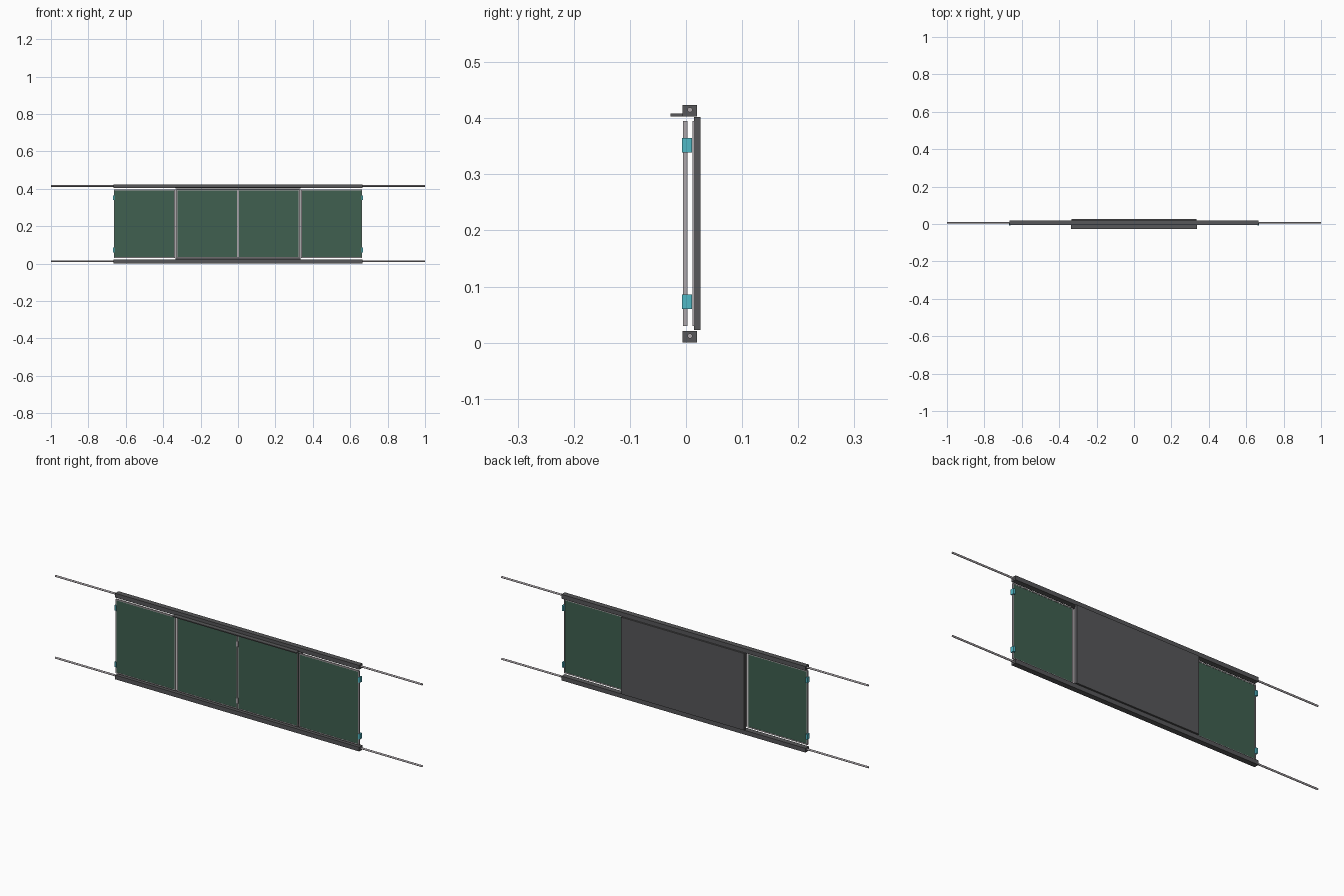
import bpy, math

if "Cube" in bpy.data.objects:
    bpy.data.objects.remove(bpy.data.objects["Cube"])


def material(name, rgb):
    m = bpy.data.materials.new(name)
    m.diffuse_color = (*rgb, 1)
    m.use_nodes = True
    m.node_tree.nodes["Principled BSDF"].inputs["Base Color"].default_value = m.diffuse_color
    return m


GREEN = material("board green", (0.05, 0.115, 0.08))
DARK = material("dark grey metal", (0.095, 0.095, 0.1))
LIGHT = material("light grey aluminium", (0.42, 0.39, 0.41))
CYAN = material("hinge cyan", (0.08, 0.48, 0.56))


def box(name, x, y, z, mat):
    """Box from (min, max) ranges along each axis."""
    bpy.ops.mesh.primitive_cube_add(
        size=1, location=[(r[0] + r[1]) / 2 for r in (x, y, z)])
    o = bpy.context.object
    o.name = name
    o.scale = [r[1] - r[0] for r in (x, y, z)]
    bpy.ops.object.transform_apply(location=False, rotation=False)
    o.data.materials.append(mat)
    return o


def frame(name, x, y, z, w, mat):
    """Four bars around a rectangle."""
    box(name + "_left", (x[0], x[0] + w), y, z, mat)
    box(name + "_right", (x[1] - w, x[1]), y, z, mat)
    inner = (x[0] + w, x[1] - w)
    box(name + "_bottom", inner, y, (z[0], z[0] + w), mat)
    box(name + "_top", inner, y, (z[1] - w, z[1]), mat)


# Guide rails with a long round rod through each
for label, z0, z1, zr in (("bottom", 0.0, 0.021, 0.012), ("top", 0.403, 0.424, 0.415)):
    box(label + "_rail", (-0.665, 0.665), (-0.006, 0.02), (z0, z1), DARK)
    bpy.ops.mesh.primitive_cylinder_add(
        vertices=16, radius=0.0045, depth=2, location=(0, 0.007, zr),
        rotation=(0, math.pi / 2, 0))
    rod = bpy.context.object
    rod.name = label + "_rod"
    rod.data.materials.append(LIGHT)
    bpy.ops.object.shade_smooth_by_angle()

# Ledge along the top centre
box("top_ledge", (-0.337, 0.337), (-0.028, -0.004), (0.403, 0.408), DARK)

# Fixed back board with a framed writing surface
box("back_board", (-0.335, 0.335), (0.014, 0.026), (0.023, 0.402), DARK)
box("back_writing_surface", (-0.33, 0.33), (0.0125, 0.014), (0.034, 0.391), GREEN)
frame("back_trim", (-0.335, 0.335), (0.0115, 0.014), (0.03, 0.395), 0.005, LIGHT)

# Four green panels in thin light frames
for i, (x0, x1) in enumerate(((-0.664, -0.337), (-0.329, -0.001),
                              (0.001, 0.329), (0.337, 0.664))):
    n = "panel_%d" % (i + 1)
    box(n + "_surface", (x0 + 0.003, x1 - 0.003), (-0.004, 0.002), (0.034, 0.391), GREEN)
    frame(n + "_frame", (x0, x1), (-0.005, 0.003), (0.03, 0.395), 0.005, LIGHT)

# Hinges at the outer edges and the centre seam
for i, x in enumerate((-0.664, 0.0, 0.664)):
    for j, z in enumerate((0.073, 0.352)):
        n = "hinge_%d_%d" % (i + 1, j + 1)
        zr = (z - 0.013, z + 0.013)
        box(n + "_block", (x - 0.005, x + 0.005), (0.001, 0.011), zr, CYAN)
        box(n + "_leaf", (x - 0.005, x + 0.005), (-0.007, 0.001), zr,
            LIGHT if i == 1 else CYAN)
